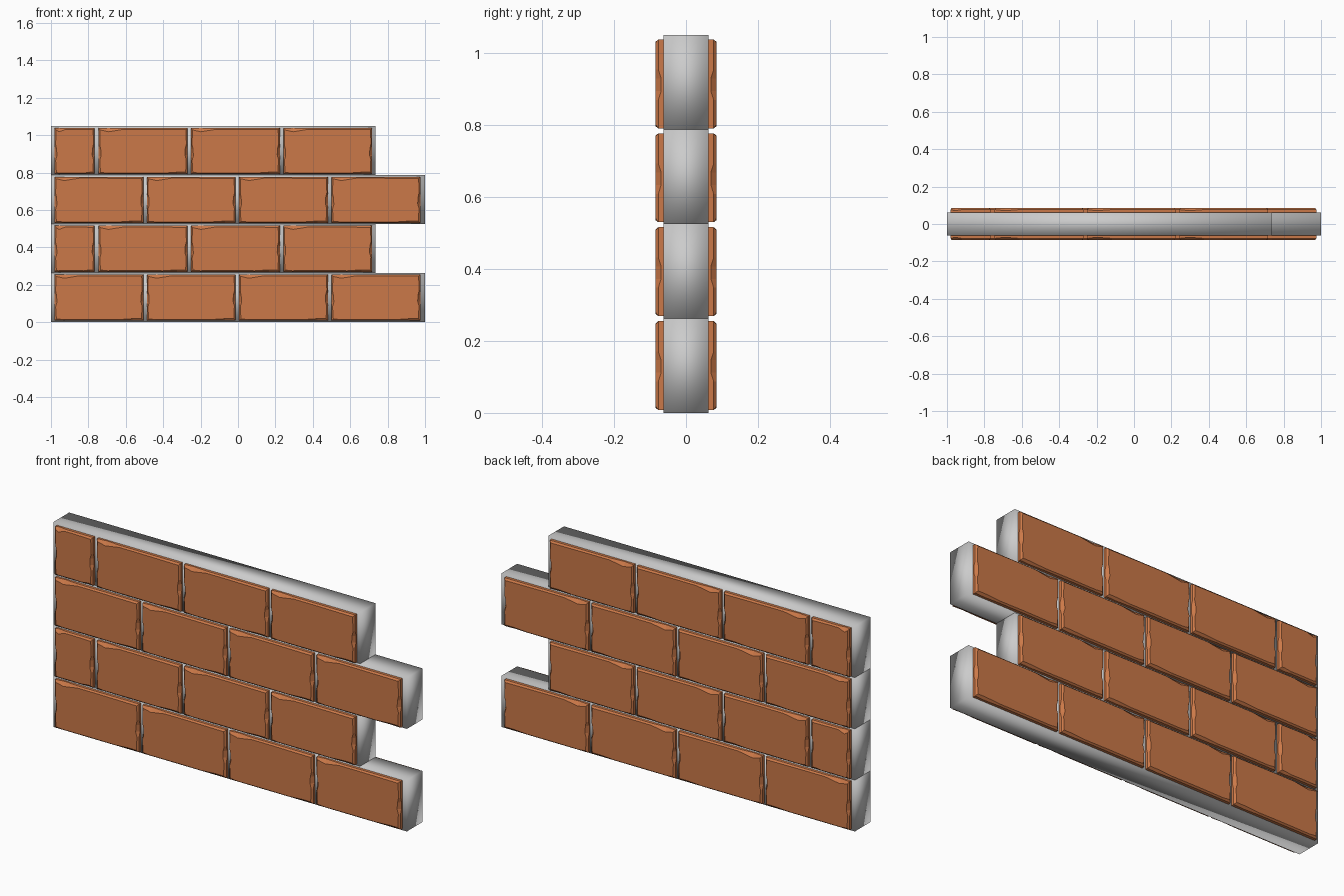
import bpy, bmesh

if "Cube" in bpy.data.objects:
    bpy.data.objects.remove(bpy.data.objects["Cube"])

ROW_H, CORE_Y = 0.2625, 0.0625
BRICK_W, BRICK_H, HALF_W = 0.475, 0.247, 0.215
Y_BACK, Y_RIM, Y_FACE = -0.05, -0.077, -0.085

clay = bpy.data.materials.new("clay")
clay.diffuse_color = (0.6, 0.19, 0.065, 1)
clay.use_nodes = True
clay.node_tree.nodes["Principled BSDF"].inputs["Base Color"].default_value = clay.diffuse_color

# Brick profile: (u, v, inset x, inset z, chip depth) around the outline, u/v in 0..1
OUTLINE = [
    (0.00, 0.00, .010, .010, 0), (0.10, 0.00, 0, .006, 0), (0.45, 0.00, 0, .007, 0),
    (0.72, 0.00, 0, .006, 0), (0.88, 0.00, 0, .011, .003), (1.00, 0.00, -.010, .011, 0),
    (1.00, 0.32, -.007, 0, 0), (1.00, 0.42, -.014, 0, .008), (1.00, 0.56, -.012, 0, .008),
    (1.00, 0.66, -.006, 0, 0), (1.00, 1.00, -.009, -.009, 0), (0.50, 1.00, 0, -.007, 0),
    (0.28, 1.00, 0, -.007, 0), (0.11, 1.00, 0, -.020, .006), (0.00, 1.00, .008, -.010, 0),
    (0.00, 0.64, .006, 0, 0), (0.00, 0.55, .011, 0, .008), (0.00, 0.40, .013, 0, .008),
    (0.00, 0.30, .006, 0, 0),
]


def brick_mesh(name, width):
    bm = bmesh.new()
    back, rim, face = [], [], []
    for u, v, dx, dz, chip in OUTLINE:
        x, z = u * width, v * BRICK_H
        back.append(bm.verts.new((x, Y_BACK, z)))
        rim.append(bm.verts.new((x, Y_RIM + chip, z)))
        face.append(bm.verts.new((x + dx, Y_FACE, z + dz)))
    n = len(OUTLINE)
    for a, b in ((back, rim), (rim, face)):
        for i in range(n):
            j = (i + 1) % n
            bm.faces.new((a[i], a[j], b[j], b[i]))
    bm.faces.new(face)
    bm.faces.new(back[::-1])
    # Matching brick on the rear of the wall
    dup = bmesh.ops.duplicate(bm, geom=bm.verts[:] + bm.edges[:] + bm.faces[:])["geom"]
    for v in dup:
        if isinstance(v, bmesh.types.BMVert):
            v.co.y *= -1
    bmesh.ops.recalc_face_normals(bm, faces=bm.faces[:])
    me = bpy.data.meshes.new(name)
    bm.to_mesh(me)
    bm.free()
    me.materials.append(clay)
    return me


def add(name, me, loc=(0, 0, 0)):
    ob = bpy.data.objects.new(name, me)
    ob.location = loc
    bpy.context.collection.objects.link(ob)
    return ob


def mortar_row(name, x0, x1, z0):
    bm = bmesh.new()
    bmesh.ops.create_cube(bm, size=1)
    for v in bm.verts:
        v.co.x = x0 if v.co.x < 0 else x1
        v.co.y *= 2 * CORE_Y
        v.co.z = z0 if v.co.z < 0 else z0 + ROW_H
    for f in bm.faces:
        f.smooth = True
    me = bpy.data.meshes.new(name)
    bm.to_mesh(me)
    bm.free()
    add(name, me)


full = brick_mesh("brick", BRICK_W)
half = brick_mesh("half_brick", HALF_W)

# Courses: even ones run full length, odd ones start with a half brick
for row in range(4):
    odd = row % 2
    mortar_row(f"mortar_row_{row + 1}", -1, 0.735 if odd else 1, row * ROW_H)
    z = 0.008 + row * 0.261
    start = -0.981
    if odd:
        add(f"half_brick_{row + 1}", half, (start, 0, z))
        start = -0.745
    for i in range(3 if odd else 4):
        add(f"brick_{row + 1}_{i + 1}", full, (start + i * 0.4935, 0, z))
